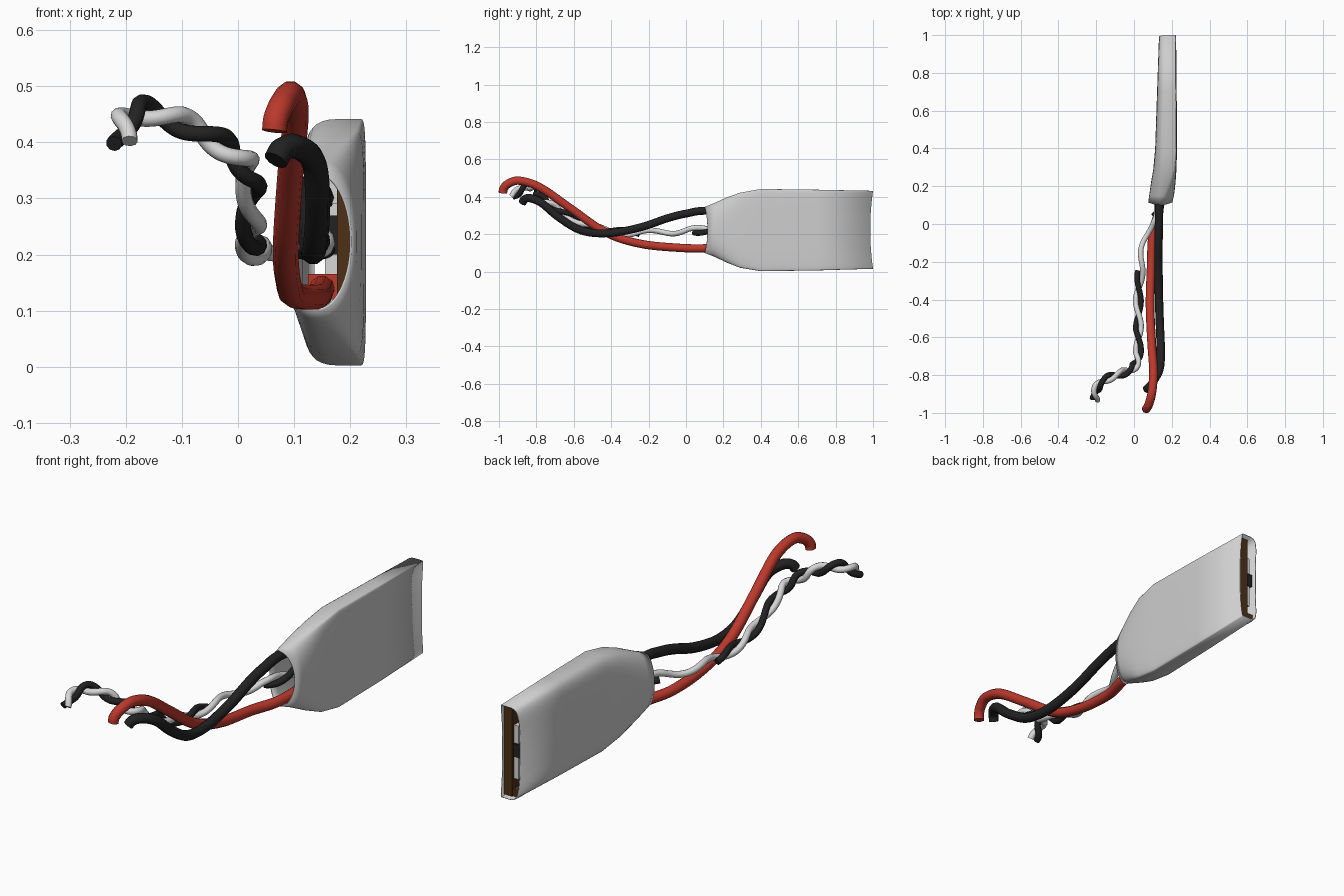
import bpy, bmesh, math
from mathutils import Vector

cube = bpy.data.objects.get("Cube")
if cube:
    bpy.data.objects.remove(cube)


def material(name, rgb):
    m = bpy.data.materials.new(name)
    m.use_nodes = True
    m.diffuse_color = (*rgb, 1)
    m.node_tree.nodes["Principled BSDF"].inputs["Base Color"].default_value = (*rgb, 1)
    return m


SLEEVE = material("sleeve grey", (0.62, 0.62, 0.62))
WHITE = material("wire white", (0.68, 0.68, 0.68))
RED = material("wire red", (0.5, 0.04, 0.025))
BLACK = material("wire black", (0.016, 0.016, 0.016))
BROWN = material("board brown", (0.075, 0.03, 0.008))


def make_active(ob):
    bpy.ops.object.select_all(action='DESELECT')
    ob.select_set(True)
    bpy.context.view_layer.objects.active = ob


def finish(name, bm, mat):
    bmesh.ops.recalc_face_normals(bm, faces=bm.faces)
    me = bpy.data.meshes.new(name)
    bm.to_mesh(me)
    bm.free()
    me.materials.append(mat)
    ob = bpy.data.objects.new(name, me)
    bpy.context.collection.objects.link(ob)
    return ob


def box(name, mat, x, y, z):
    bm = bmesh.new()
    bmesh.ops.create_cube(bm, size=1)
    for v in bm.verts:
        v.co = [(a + b) / 2 + c * (b - a) for c, (a, b) in zip(v.co, (x, y, z))]
    return finish(name, bm, mat)


def smooth_path(points, steps=8):
    # Catmull-Rom path through the points
    p = [Vector(q) for q in points]
    p = [2 * p[0] - p[1]] + p + [2 * p[-1] - p[-2]]
    out = []
    for a, b, c, d in zip(p, p[1:], p[2:], p[3:]):
        for i in range(steps):
            t = i / steps
            out.append(0.5 * (2 * b + (c - a) * t + (2 * a - 5 * b + 4 * c - d) * t * t
                              + (3 * b - a - 3 * c + d) * t ** 3))
    return out + [p[-2]]


def wire(name, path, radius, mat):
    cu = bpy.data.curves.new(name, 'CURVE')
    cu.dimensions = '3D'
    cu.bevel_depth = radius
    cu.bevel_resolution = 3
    cu.use_fill_caps = True
    sp = cu.splines.new('POLY')
    sp.points.add(len(path) - 1)
    for pt, co in zip(sp.points, path):
        pt.co = (*co, 1)
    cu.materials.append(mat)
    ob = bpy.data.objects.new(name, cu)
    bpy.context.collection.objects.link(ob)
    make_active(ob)
    bpy.ops.object.convert(target='MESH')
    bpy.ops.object.shade_smooth_by_angle(angle=math.radians(50))


# Shrink sleeve: y, left x, middle x, right x, bottom, top, squareness
sections = [
    (0.10, 0.075, 0.14, 0.203, 0.10, 0.346, 1.0),
    (0.15, 0.08, 0.15, 0.212, 0.08, 0.366, 0.85),
    (0.22, 0.09, 0.18, 0.22, 0.047, 0.398, 0.65),
    (0.29, 0.102, 0.205, 0.225, 0.02, 0.422, 0.5),
    (0.40, 0.112, 0.215, 0.228, 0.002, 0.442, 0.4),
    (0.70, 0.122, 0.215, 0.226, 0.006, 0.438, 0.37),
    (1.00, 0.132, 0.213, 0.223, 0.015, 0.432, 0.33),
]


def power(v, e):
    return math.copysign(abs(v) ** e, v)


bm = bmesh.new()
rings = []
SIDES = 48
for y, left, mid, right, low, high, e in sections:
    ring = []
    for k in range(SIDES):
        a = 2 * math.pi * (k + 0.5) / SIDES
        c, s = power(math.cos(a), e), power(math.sin(a), e)
        bow = 0.015 * (1 - s * s) * ((y < 0.12) - (y > 0.9))
        ring.append(bm.verts.new((mid + c * (right - mid if c > 0 else mid - left), y + bow,
                                  (low + high) / 2 + s * (high - low) / 2)))
    rings.append(ring)
for r, q in zip(rings, rings[1:]):
    for k in range(SIDES):
        n = (k + 1) % SIDES
        bm.faces.new((r[k], r[n], q[n], q[k]))
sleeve = finish("shrink_sleeve", bm, SLEEVE)
shell = sleeve.modifiers.new("shell", 'SOLIDIFY')
shell.thickness = 0.004
shell.offset = -1
make_active(sleeve)
bpy.ops.object.shade_smooth_by_angle(angle=math.radians(40))

# Circuit board and its parts
box("circuit_board", BROWN, (0.176, 0.217), (0.36, 0.984), (0.024, 0.42))
box("red_pad", RED, (0.125, 0.176), (0.38, 0.5), (0.12, 0.165))
box("black_pad", BLACK, (0.135, 0.176), (0.38, 0.5), (0.2, 0.27))
box("white_connector", WHITE, (0.15, 0.176), (0.38, 0.48), (0.29, 0.34))
box("end_connector", WHITE, (0.155, 0.176), (0.9, 0.97), (0.1, 0.34))
box("end_chip", BLACK, (0.145, 0.176), (0.92, 0.975), (0.2, 0.26))
box("end_tab", BROWN, (0.145, 0.176), (0.9, 0.98), (0.025, 0.055))

# Thick power wires
wire("red_power_wire", smooth_path([
    (0.15, 0.4, 0.14), (0.14, 0.12, 0.125), (0.1, -0.05, 0.128), (0.09, -0.25, 0.15),
    (0.085, -0.43, 0.21), (0.093, -0.62, 0.34), (0.103, -0.78, 0.45), (0.095, -0.89, 0.486),
    (0.08, -0.95, 0.47), (0.068, -0.975, 0.443), (0.065, -0.979, 0.42)]), 0.023, RED)
wire("black_power_wire", smooth_path([
    (0.15, 0.4, 0.3), (0.135, 0.12, 0.325), (0.132, 0, 0.31), (0.13, -0.1, 0.285),
    (0.13, -0.25, 0.235), (0.133, -0.42, 0.205), (0.138, -0.56, 0.22), (0.142, -0.68, 0.29),
    (0.135, -0.77, 0.365), (0.105, -0.83, 0.392), (0.08, -0.862, 0.388),
    (0.067, -0.875, 0.368)]), 0.022, BLACK)

# Twisted pair of signal wires around one shared path
core = smooth_path([
    (0.15, 0.38, 0.22), (0.13, 0.1, 0.22), (0.085, 0, 0.22), (0.058, -0.1, 0.215),
    (0.038, -0.22, 0.205), (0.024, -0.35, 0.21), (0.024, -0.5, 0.235), (0.022, -0.6, 0.285),
    (0.022, -0.7, 0.34), (0, -0.755, 0.375), (-0.05, -0.785, 0.41), (-0.1, -0.8, 0.435),
    (-0.17, -0.835, 0.457), (-0.2, -0.88, 0.44), (-0.207, -0.93, 0.4)], 12)
white_path, black_path = [], []
turn = 0.6
for i, p in enumerate(core):
    d = core[min(i + 1, len(core) - 1)] - core[max(i - 1, 0)]
    turn += d.length / 2 * 2 * math.pi / (0.28 if p.y > -0.7 else 0.17)
    side = d.cross(Vector((0, 0, 1))).normalized()
    up = side.cross(d).normalized()
    off = (side * math.cos(turn) + up * math.sin(turn)) * 0.0145
    white_path.append(p + off)
    black_path.append(p - off)
wire("white_signal_wire", white_path, 0.0145, WHITE)
wire("black_signal_wire", [p for p in black_path if p.y < -0.24], 0.0145, BLACK)
wire("black_signal_wire_root", [p for p in black_path if p.y > 0.04], 0.0145, BLACK)
